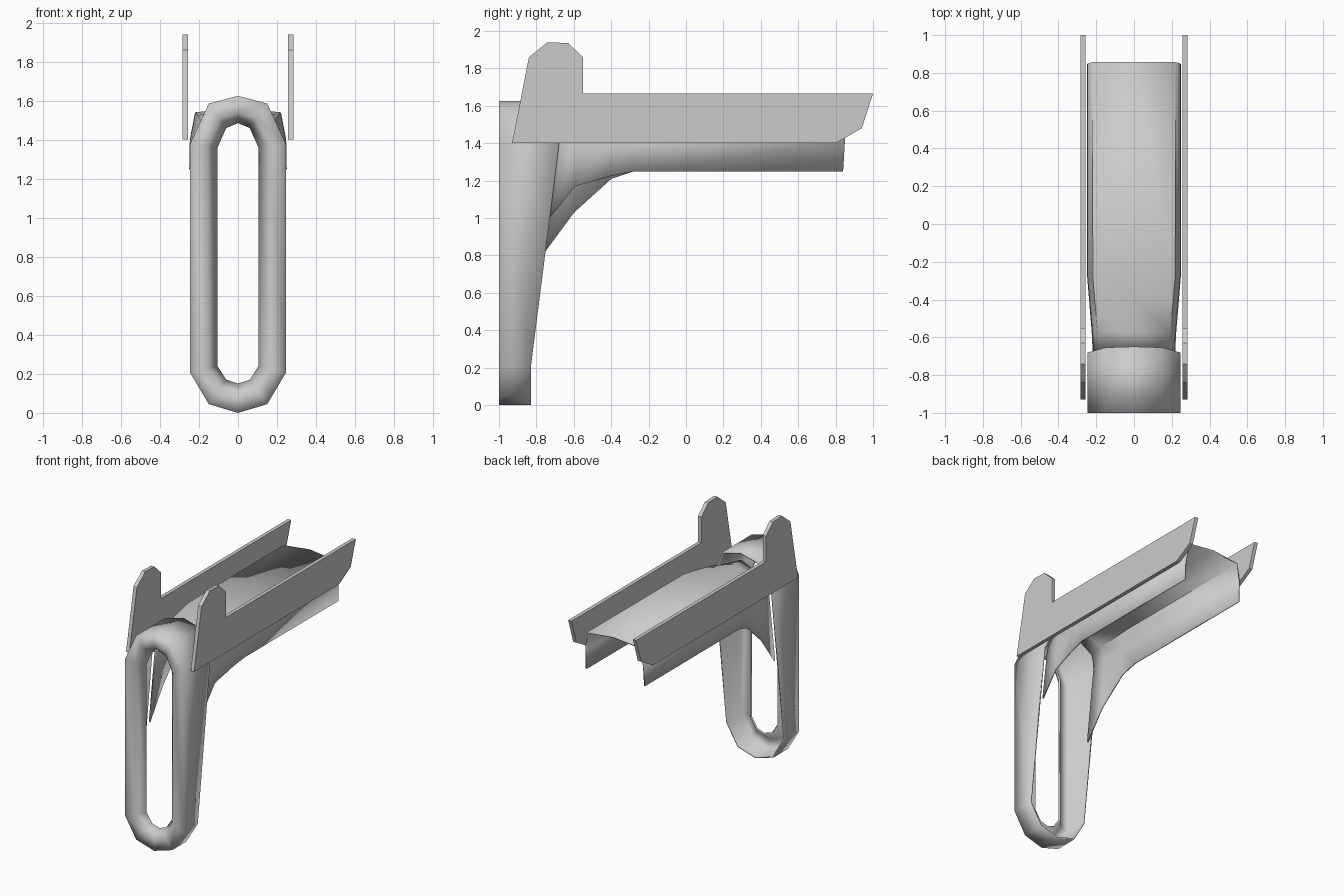
import bpy, bmesh
from math import radians
from mathutils import Vector

old = bpy.data.objects.get("Cube")
if old:
    bpy.data.objects.remove(old, do_unlink=True)

grey = bpy.data.materials.new("plain_grey")
grey.use_nodes = True
COLOUR = (0.6, 0.6, 0.6, 1)
grey.diffuse_color = COLOUR
grey.node_tree.nodes["Principled BSDF"].inputs["Base Color"].default_value = COLOUR


def make_object(name, bm, angle):
    mesh = bpy.data.meshes.new(name)
    bm.to_mesh(mesh)
    bm.free()
    obj = bpy.data.objects.new(name, mesh)
    bpy.context.collection.objects.link(obj)
    mesh.materials.append(grey)
    bpy.ops.object.select_all(action='DESELECT')
    obj.select_set(True)
    bpy.context.view_layer.objects.active = obj
    bpy.ops.object.shade_smooth_by_angle(angle=radians(angle))
    return obj


def loft_shell(name, rows, closed, centre, thickness, angle):
    """Skin rows of points into a sheet facing away from centre, then thicken it inward."""
    bm = bmesh.new()
    rings = [[bm.verts.new(p) for p in row] for row in rows]
    for a, b in zip(rings, rings[1:]):
        n = len(a)
        for i in range(n if closed else n - 1):
            j = (i + 1) % n
            bm.faces.new((a[i], a[j], b[j], b[i]))
    bm.normal_update()
    facing = sum(f.normal.dot(f.calc_center_median() - Vector(centre)) for f in bm.faces)
    if facing < 0:
        bmesh.ops.reverse_faces(bm, faces=bm.faces[:])
    obj = make_object(name, bm, angle)
    mod = obj.modifiers.new("thickness", 'SOLIDIFY')
    mod.thickness = thickness
    mod.offset = -1
    return obj


# Upright loop: outer wall, front flange and inner lip
outer = [(0, 0), (.15, .045), (.245, .205), (.245, 1.38), (.15, 1.585), (0, 1.625)]
inner = [(0, .15), (.06, .17), (.105, .24), (.105, 1.36), (.06, 1.46), (0, 1.485)]
middle = [(a + (c - a) * .6, b + (d - b) * .6) for (a, b), (c, d) in zip(outer, inner)]


def full_loop(half, depth):
    pts = half + [(-x, z) for x, z in half[-2:0:-1]]
    return [(x, depth(z), z) for x, z in pts]


loop_rows = [
    full_loop(outer, lambda z: -.83 + max(0, z - .2) * .127),
    full_loop(outer, lambda z: -1),
    full_loop(middle, lambda z: -1),
    full_loop(inner, lambda z: -.94),
]
loft_shell("upright_loop", loop_rows, True, (0, 0, .8), .012, 100)


# Arched channel, with its right flank reaching lower at the front
def section(y, half_width, shoulder, low_left, low_right, lean):
    pts = [(half_width, low_left), (half_width - .003, 1.4), (half_width - .03, shoulder),
           (0, 1.565),
           (-half_width + .03, shoulder), (-half_width + .003, 1.4), (-half_width, low_right)]
    return [(x, y + lean * (z - 1.0), z) for x, z in pts]


channel_rows = [
    section(-.73, .218, 1.47, 1.0, .82, .13),
    section(-.6, .222, 1.5, 1.17, 1.03, .05),
    section(-.4, .238, 1.525, 1.225, 1.21, 0),
    section(-.28, .248, 1.54, 1.25, 1.25, 0),
    section(.825, .25, 1.54, 1.25, 1.25, .06),
]
loft_shell("channel", channel_rows, False, (0, 0, 1.2), .012, 50)

# Flat side rails with a raised tab at the front
profile = [(-.93, 1.4), (-.84, 1.86), (-.74, 1.94), (-.63, 1.935), (-.55, 1.86),
           (-.55, 1.665), (1, 1.665), (.99, 1.635), (.94, 1.48), (.8, 1.4)]
for name, side in (("left_rail", 1), ("right_rail", -1)):
    bm = bmesh.new()
    face = bm.faces.new([bm.verts.new((side * .256, y, z)) for y, z in profile])
    grown = bmesh.ops.extrude_face_region(bm, geom=[face])["geom"]
    moved = [g for g in grown if isinstance(g, bmesh.types.BMVert)]
    bmesh.ops.translate(bm, verts=moved, vec=(side * .028, 0, 0))
    bmesh.ops.recalc_face_normals(bm, faces=bm.faces[:])
    make_object(name, bm, 20)
